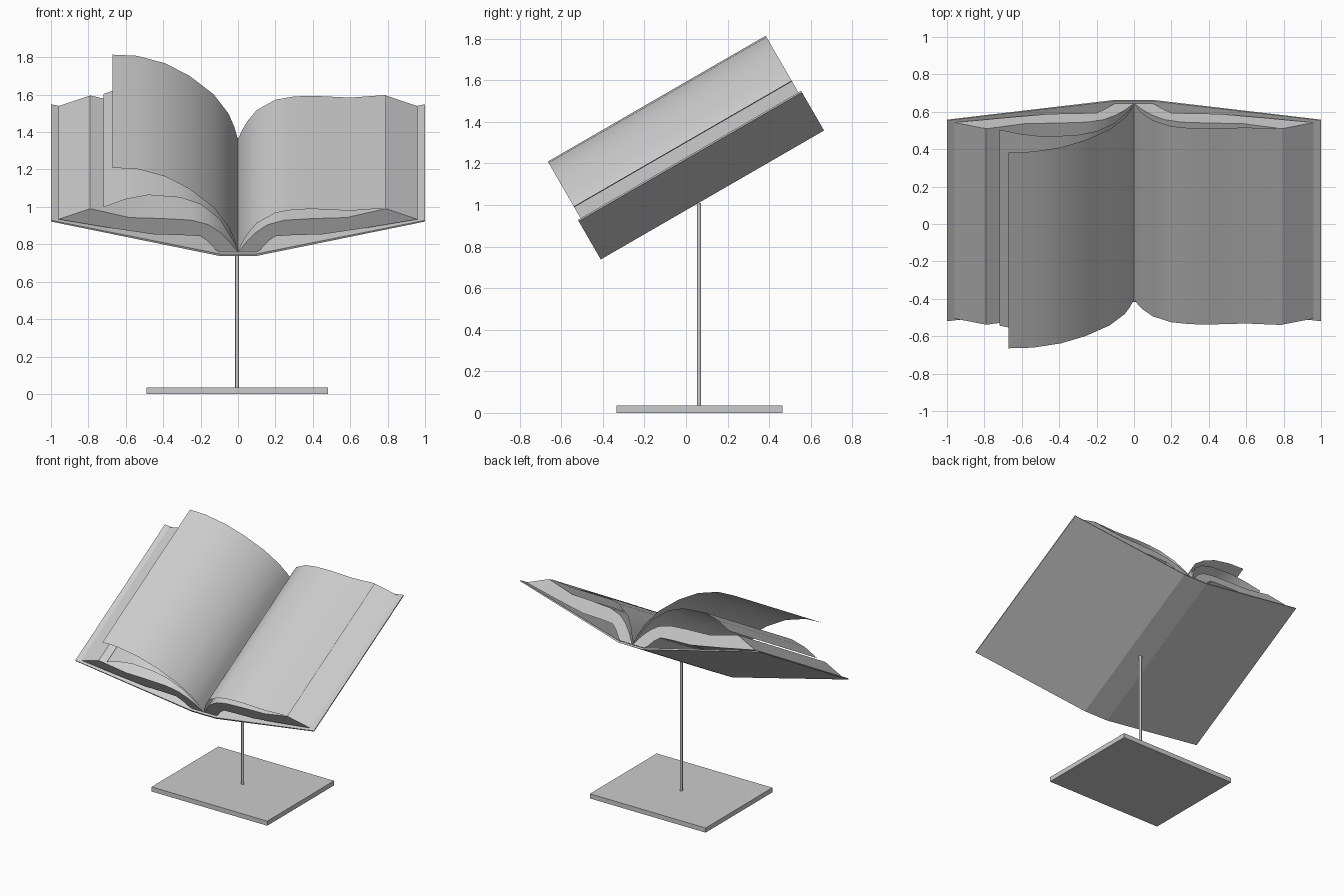
import bpy, bmesh
from math import radians

if "Cube" in bpy.data.objects:
    bpy.data.objects.remove(bpy.data.objects["Cube"])

TILT = radians(30)
ORIGIN = (0, -0.41, 0.738)   # lower front edge of the spine


def extrude(name, pts, u0, u1, closed=True, smooth=True):
    """Sweep an (x, height) profile along the book's length, then tilt it."""
    bm = bmesh.new()
    a = [bm.verts.new((x, u0, w)) for x, w in pts]
    b = [bm.verts.new((x, u1, w)) for x, w in pts]
    n = len(pts)
    for i in range(n if closed else n - 1):
        j = (i + 1) % n
        bm.faces.new((a[i], a[j], b[j], b[i]))
    if closed:
        bm.faces.new(a)
        bm.faces.new(b[::-1])
        bmesh.ops.recalc_face_normals(bm, faces=bm.faces)
    else:
        for f in bm.faces:
            f.normal_update()
            if f.normal.z < 0:
                f.normal_flip()
    me = bpy.data.meshes.new(name)
    bm.to_mesh(me)
    bm.free()
    ob = bpy.data.objects.new(name, me)
    bpy.context.collection.objects.link(ob)
    ob.location = ORIGIN
    ob.rotation_euler = (TILT, 0, 0)
    if smooth:
        bpy.ops.object.select_all(action='DESELECT')
        ob.select_set(True)
        bpy.context.view_layer.objects.active = ob
        bpy.ops.object.shade_smooth_by_angle(angle=radians(30))
    return ob


# Cover: two boards and a flat spine
outer = [(0.1, 0), (1, 0.212)]
inner = [(1, 0.22), (0.1, 0.013)]
half = outer + inner
extrude("cover", half + [(-x, w) for x, w in reversed(half)], 0, 1.24, smooth=False)

# Page blocks, mirrored left and right
block = [(0, 0.015), (0.02, 0.04), (0.05, 0.085), (0.1, 0.14), (0.16, 0.185), (0.25, 0.212),
         (0.4, 0.222), (0.58, 0.228), (0.79, 0.283), (0.96, 0.217), (0.7, 0.167), (0.45, 0.124),
         (0.3, 0.12), (0.2, 0.113), (0.16, 0.08), (0.12, 0.03), (0.1, 0.015)]
for side, s in (("right", 1), ("left", -1)):
    extrude("page_block_" + side, [(s * x, w) for x, w in block], 0.015, 1.225)

# Loose pages: one lying on the right, two turning on the left
pages = {
    "loose_page_right": [(0, 0.012), (0.02, 0.065), (0.05, 0.124), (0.1, 0.193), (0.2, 0.257),
                         (0.3, 0.277), (0.4, 0.281), (0.6, 0.27), (0.79, 0.286)],
    "loose_page_left": [(0, 0.012), (-0.02, 0.07), (-0.05, 0.13), (-0.1, 0.22), (-0.2, 0.31),
                        (-0.31, 0.352), (-0.48, 0.367), (-0.6, 0.341), (-0.72, 0.292)],
    "turning_page": [(0, 0.012), (-0.02, 0.09), (-0.05, 0.17), (-0.13, 0.29), (-0.26, 0.405),
                     (-0.39, 0.482), (-0.54, 0.528), (-0.67, 0.535)],
}
for name, pts in pages.items():
    extrude(name, pts, 0.015, 1.225, closed=False)

# Stand pole
bpy.ops.mesh.primitive_cylinder_add(vertices=12, radius=0.01, depth=0.985, location=(-0.005, 0.063, 0.5175))
bpy.context.object.name = "stand_pole"
bpy.ops.object.shade_smooth_by_angle(angle=radians(40))

# Stand base plate
bpy.ops.mesh.primitive_cube_add(size=1, location=(-0.005, 0.065, 0.0175))
base = bpy.context.object
base.name = "stand_base"
base.scale = (0.97, 0.8, 0.035)
